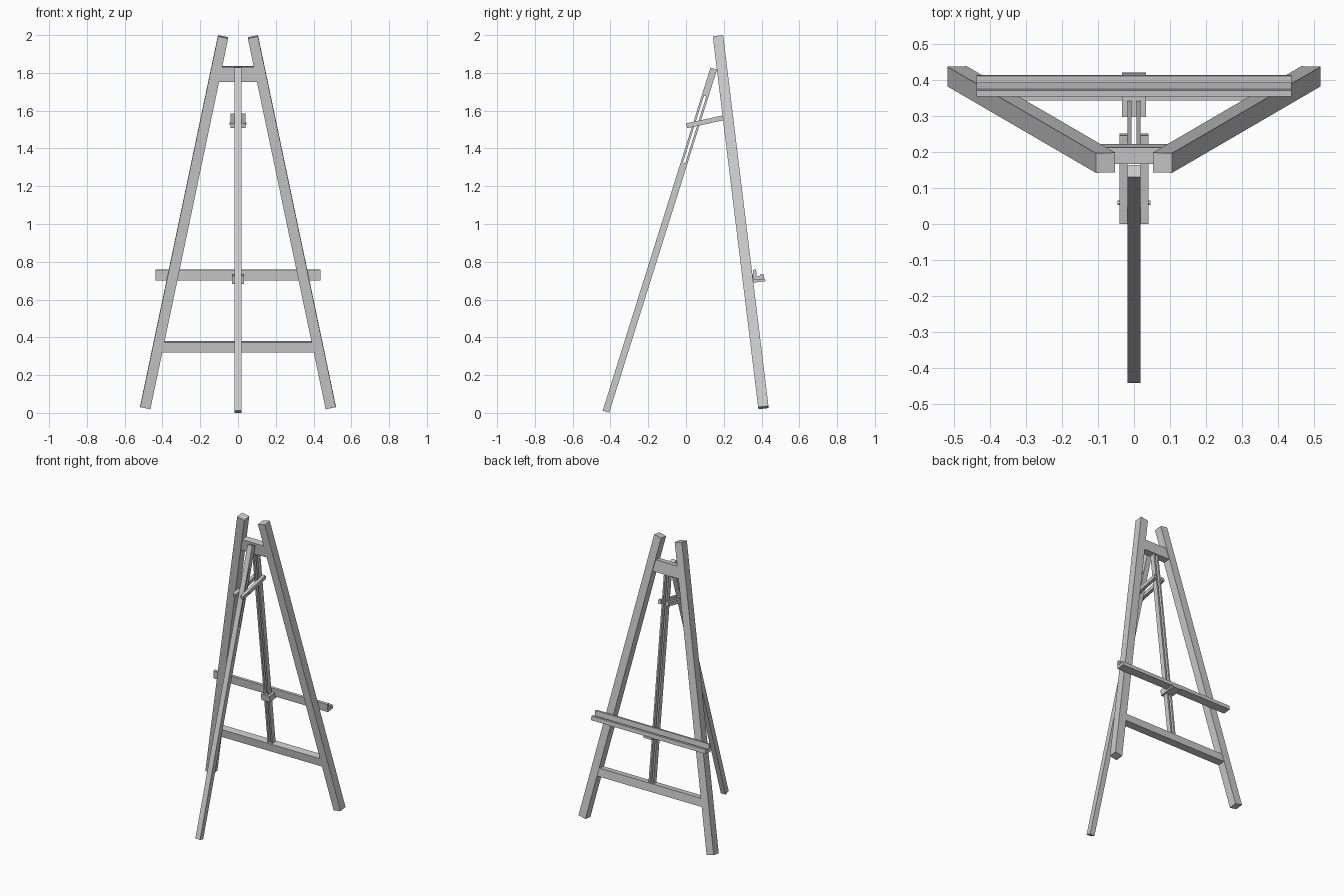
import bpy, bmesh
from mathutils import Vector, Matrix

if "Cube" in bpy.data.objects:
    bpy.data.objects.remove(bpy.data.objects["Cube"])

SLOPE = -0.1222                                  # lean of the frame, dy/dz
LEAN = Vector((0, SLOPE, 1)).normalized()        # up along the frame
NORMAL = Vector((0, 1, -SLOPE)).normalized()     # out of the frame, toward the tray side
X = Vector((1, 0, 0))


def frame(x, z, out=0.0):
    """Point on the middle plane of the leaning frame."""
    return Vector((x, 0.17 + SLOPE * (z - 1.991), z)) + NORMAL * out


def add(name, bm):
    bmesh.ops.recalc_face_normals(bm, faces=bm.faces)
    me = bpy.data.meshes.new(name)
    bm.to_mesh(me)
    bm.free()
    ob = bpy.data.objects.new(name, me)
    bpy.context.collection.objects.link(ob)
    return ob


def beam(name, a, b, width, depth, side=NORMAL):
    """Square-ended bar from a to b; depth is measured along side."""
    a, b = Vector(a), Vector(b)
    w = (b - a).normalized()
    v = (side - w * side.dot(w)).normalized()
    u = v.cross(w)
    m = Matrix((u * width, v * depth, b - a)).transposed().to_4x4()
    m.translation = (a + b) / 2
    bm = bmesh.new()
    bmesh.ops.create_cube(bm, size=1, matrix=m)
    return add(name, bm)


def extrude_x(name, profile, half):
    """Profile of (y, z) points extruded across the model."""
    bm = bmesh.new()
    f = bm.faces.new([bm.verts.new((-half, y, z)) for y, z in profile])
    new = bmesh.ops.extrude_face_region(bm, geom=[f])["geom"]
    bmesh.ops.translate(bm, vec=(2 * half, 0, 0),
                        verts=[g for g in new if isinstance(g, bmesh.types.BMVert)])
    return add(name, bm)


# Paired parts: splayed legs, mast rails, brace arms
for s, tag in ((-1, "left"), (1, "right")):
    beam("side_leg_" + tag, frame(s * 0.491, 0.028), frame(s * 0.079, 1.991), 0.055, 0.055)
    beam("mast_rail_" + tag, frame(s * 0.013, 0.35), frame(s * 0.013, 1.8), 0.011, 0.034)
    beam("brace_arm_" + tag, (s * 0.029, 0.003, 1.52), (s * 0.029, 0.248, 1.573), 0.026, 0.022, X)

# Crossbars
beam("lower_crossbar", frame(-0.41, 0.349), frame(0.41, 0.349), 0.055, 0.05)
beam("upper_crossbar", frame(-0.112, 1.793), frame(0.112, 1.793), 0.08, 0.045)

# Rear leg with a long slot for the brace pin
foot, head = Vector((0, -0.424, 0.006)), Vector((0, 0.147, 1.823))
leg = beam("rear_leg", foot, head, 0.036, 0.036, X)
cutter = beam("slot_cutter", foot.lerp(head, 0.725), foot.lerp(head, 0.92), 0.013, 0.1, X)
cutter.hide_render = True
cutter.hide_set(True)
mod = leg.modifiers.new("slot", "BOOLEAN")
mod.operation, mod.object, mod.solver = "DIFFERENCE", cutter, "EXACT"

# Brace pin
bpy.ops.mesh.primitive_cylinder_add(vertices=16, radius=0.006, depth=0.092,
                                    location=(0, 0.059, 1.532), rotation=(0, 1.5707963, 0))
bpy.context.object.name = "brace_pin"
bpy.ops.object.shade_smooth_by_angle()

# Canvas tray with back plate, groove and lip
extrude_x("canvas_tray", [(0.354, 0.757), (0.371, 0.759), (0.375, 0.722), (0.391, 0.726),
                          (0.391, 0.733), (0.411, 0.735), (0.414, 0.708), (0.359, 0.702)], 0.437)

# Sliding bracket around the mast, and its support under the tray
beam("tray_bracket", frame(0, 0.709, -0.027), frame(0, 0.709, 0.03), 0.066, 0.04, LEAN)
beam("tray_support", frame(0, 0.693, -0.027), frame(0, 0.693, 0.092), 0.066, 0.014, LEAN)
